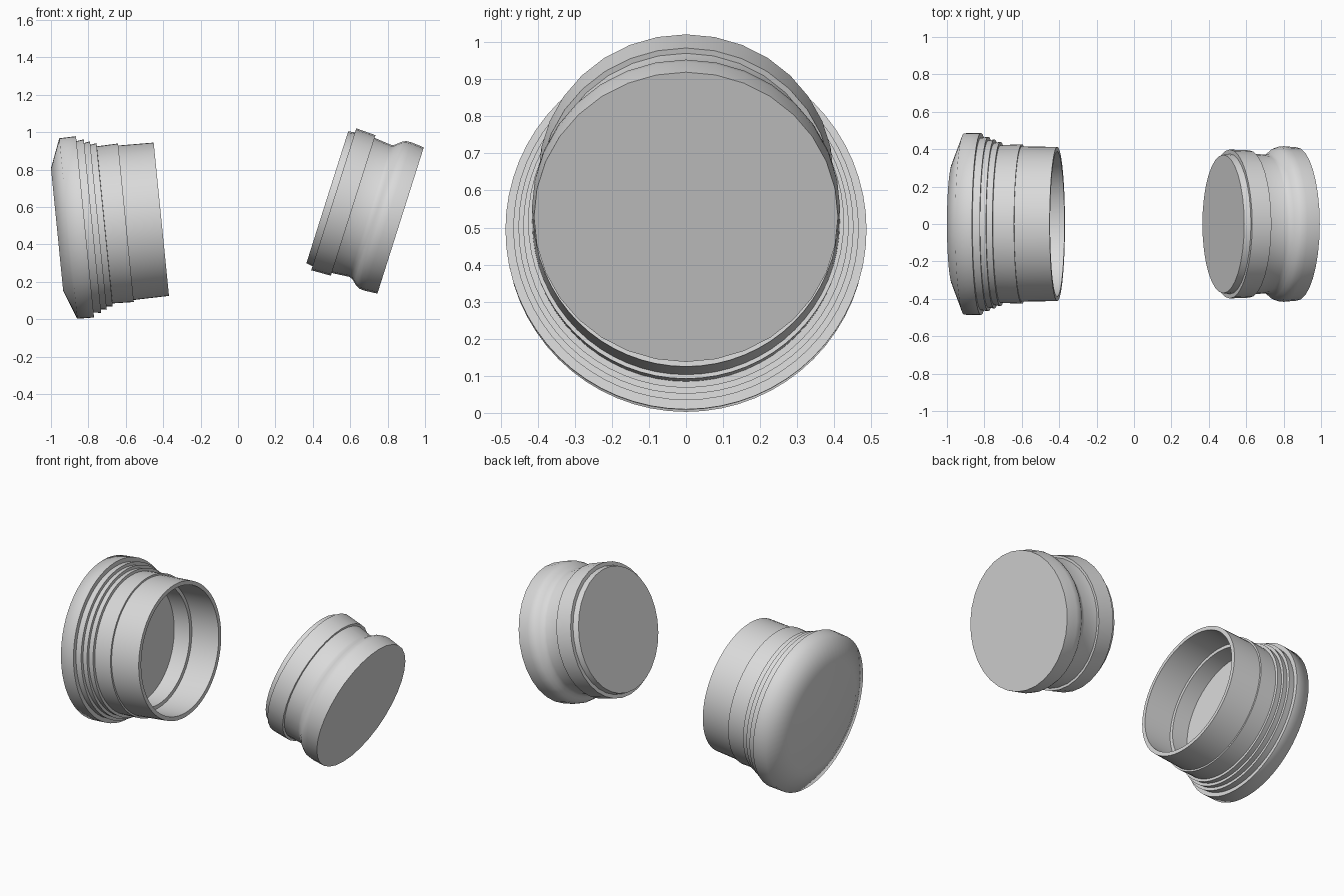
import bpy, bmesh
from math import cos, sin, tau, radians

cube = bpy.data.objects.get("Cube")
if cube:
    bpy.data.objects.remove(cube, do_unlink=True)

grey = bpy.data.materials.new("light_grey")
grey.use_nodes = True
grey.diffuse_color = (0.7, 0.7, 0.7, 1)
grey.node_tree.nodes["Principled BSDF"].inputs["Base Color"].default_value = (0.7, 0.7, 0.7, 1)


def lathe(name, profile, location, tilt, sides, sharp):
    """Turn (x, radius) points around the local x axis and cap both ends."""
    bm = bmesh.new()
    rings = [[bm.verts.new((x, r * sin(tau * i / sides), r * cos(tau * i / sides)))
              for i in range(sides)] for x, r in profile]
    for a, b in zip(rings, rings[1:]):
        for i in range(sides):
            j = (i + 1) % sides
            bm.faces.new((a[i], a[j], b[j], b[i]))
    bm.faces.new(rings[0])
    bm.faces.new(rings[-1])
    bmesh.ops.recalc_face_normals(bm, faces=bm.faces)
    mesh = bpy.data.meshes.new(name)
    bm.to_mesh(mesh)
    bm.free()
    mesh.materials.append(grey)
    obj = bpy.data.objects.new(name, mesh)
    bpy.context.collection.objects.link(obj)
    obj.location = location
    obj.rotation_euler.y = radians(tilt)
    bpy.ops.object.select_all(action='DESELECT')
    obj.select_set(True)
    bpy.context.view_layer.objects.active = obj
    bpy.ops.object.shade_smooth_by_angle(angle=radians(sharp))


# Hollow cup: chamfered base and collar, stepped ridges, neck, then the bore
cup = [(-0.56, 0.33), (-0.5, 0.485), (-0.41, 0.487)]
ridges = [(-0.41, 0.461, -0.37, 0.466), (-0.37, 0.447, -0.338, 0.452),
          (-0.338, 0.434, -0.305, 0.439)]
for x0, r0, x1, r1 in ridges:
    cup += [(x0, r0), (x1, r1)]
cup += [(-0.304, 0.422), (-0.19, 0.426), (-0.19, 0.415), (0, 0.412)]
cup += [(0, 0.387), (-0.19, 0.387), (-0.19, 0.365), (-0.3, 0.365)]
lathe("hollow_cup", cup, (-0.41, 0, 0.535), -5.7, 64, 75)

# Solid plug: stepped front land, raised band, waist and flared head
plug = [(0, 0.37), (0.036, 0.375), (0.036, 0.398), (0.145, 0.394),
        (0.145, 0.379), (0.24, 0.37), (0.258, 0.376), (0.275, 0.39),
        (0.292, 0.405), (0.312, 0.414), (0.34, 0.416), (0.411, 0.41)]
lathe("solid_plug", plug, (0.4775, 0, 0.6525), 17.6, 32, 40)
